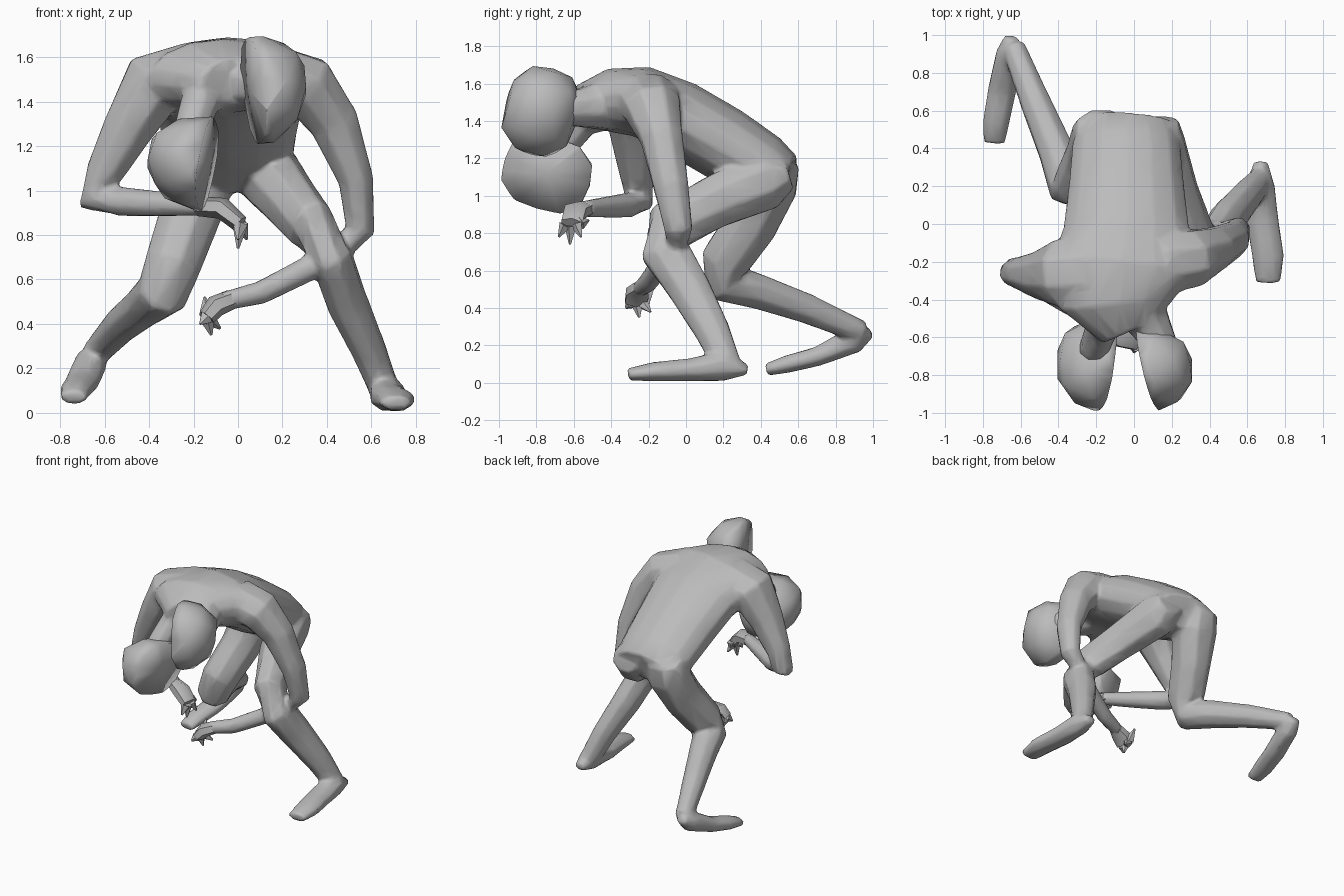
import bpy
import bmesh
import math
from mathutils import Vector, Matrix

default_cube = bpy.data.objects.get("Cube")
if default_cube:
    bpy.data.objects.remove(default_cube, do_unlink=True)

skin = bpy.data.materials.new("grey_skin")
skin.use_nodes = True
skin.diffuse_color = (0.5, 0.5, 0.5, 1)
skin.node_tree.nodes["Principled BSDF"].inputs["Base Color"].default_value = (0.5, 0.5, 0.5, 1)

X, Y = Vector((1, 0, 0)), Vector((0, 1, 0))


def finish(name, bm, fuse=False, angle=55):
    """Turn a bmesh into a smooth-shaded object, optionally fused into one skin."""
    bmesh.ops.recalc_face_normals(bm, faces=bm.faces)
    mesh = bpy.data.meshes.new(name)
    bm.to_mesh(mesh)
    bm.free()
    mesh.materials.append(skin)
    obj = bpy.data.objects.new(name, mesh)
    bpy.context.collection.objects.link(obj)
    bpy.ops.object.select_all(action="DESELECT")
    obj.select_set(True)
    bpy.context.view_layer.objects.active = obj
    if fuse:
        remesh = obj.modifiers.new("fuse", "REMESH")
        remesh.mode = "VOXEL"
        remesh.voxel_size = 0.012
        soften = obj.modifiers.new("soften", "SMOOTH")
        soften.iterations = 8
        reduce = obj.modifiers.new("reduce", "DECIMATE")
        reduce.ratio = 0.06
        bpy.ops.object.convert(target="MESH")
    bpy.ops.object.shade_smooth_by_angle(angle=math.radians(angle))
    return obj


def add_tube(bm, path, side=X, sides=8):
    """Sweep elliptical rings along rows of x, y, z, half width, half depth."""
    centres = [Vector(row[:3]) for row in path]
    rings = []
    for i, row in enumerate(path):
        before = centres[max(i - 1, 0)]
        after = centres[min(i + 1, len(path) - 1)]
        along = (after - before).normalized()
        across = (side - along * side.dot(along)).normalized()
        up = along.cross(across)
        wide, deep = row[3], row[-1]
        ring = []
        for k in range(sides):
            a = math.tau * (k + 0.5) / sides
            ring.append(bm.verts.new(centres[i] + across * wide * math.cos(a) + up * deep * math.sin(a)))
        rings.append(ring)
    for low, high in zip(rings, rings[1:]):
        for k in range(sides):
            n = (k + 1) % sides
            bm.faces.new((low[k], low[n], high[n], high[k]))
    bm.faces.new(rings[0])
    bm.faces.new(rings[-1])


def claw_hand(name, wrist, palm, knuckle, tips):
    """A bent palm with one tapered claw for each tip."""
    bm = bmesh.new()
    add_tube(bm, [(*wrist, 0.045), (*palm, 0.07, 0.05), (*knuckle, 0.065, 0.04)], Y, 6)
    for tip in tips:
        root = Vector(knuckle).lerp(Vector(tip), 0.1)
        root.y = (knuckle[1] + tip[1]) / 2
        add_tube(bm, [(*root, 0.035), (*tip, 0.006)], Y, 5)
    return finish(name, bm)


def half_head(name, centre, size, cut_normal, tilt):
    """A rounded block, chin tilted back, sliced on its inner side with a slight bulge."""
    bm = bmesh.new()
    bmesh.ops.create_icosphere(bm, subdivisions=2, radius=1)
    for v in bm.verts:
        v.co /= sum(abs(c) ** 2.8 for c in v.co) ** (1 / 2.8)
        v.co.x *= 1 + 0.2 * min(v.co.z, 0)
    place = Matrix.Translation(centre) @ Matrix.Rotation(math.radians(-tilt), 4, "X") @ Matrix.Diagonal((*size, 1))
    bmesh.ops.transform(bm, matrix=place, verts=bm.verts)
    cut = bmesh.ops.bisect_plane(bm, geom=bm.verts[:] + bm.edges[:] + bm.faces[:],
                                 plane_co=centre, plane_no=cut_normal, clear_outer=True)
    rim = [e for e in cut["geom_cut"] if isinstance(e, bmesh.types.BMEdge)]
    cap = bmesh.ops.contextual_create(bm, geom=rim)["faces"]
    bmesh.ops.recalc_face_normals(bm, faces=bm.faces)
    bmesh.ops.poke(bm, faces=cap, offset=0.02)
    return finish(name, bm, angle=100)


body = bmesh.new()

# Hunched trunk, from rump to the base of the neck
add_tube(body, [
    (-0.03, 0.55, 1.10, 0.24, 0.12),
    (-0.04, 0.42, 1.15, 0.29, 0.18),
    (-0.04, 0.20, 1.28, 0.31, 0.20),
    (-0.04, -0.04, 1.42, 0.34, 0.20),
    (-0.05, -0.24, 1.505, 0.39, 0.19),
    (-0.08, -0.41, 1.51, 0.32, 0.17),
    (-0.01, -0.55, 1.49, 0.18, 0.11)], sides=14)

# Split neck
add_tube(body, [(0.02, -0.42, 1.49, 0.15), (0.10, -0.56, 1.47, 0.11), (0.16, -0.68, 1.46, 0.09)])
add_tube(body, [(-0.10, -0.40, 1.48, 0.13), (-0.17, -0.55, 1.40, 0.09), (-0.22, -0.68, 1.24, 0.08)])

# Right arm, then left arm
add_tube(body, [
    (-0.20, -0.25, 1.54, 0.20, 0.14),
    (-0.38, -0.26, 1.48, 0.19, 0.16),
    (-0.50, -0.27, 1.27, 0.13, 0.12),
    (-0.60, -0.26, 1.08, 0.09),
    (-0.64, -0.25, 0.97, 0.08, 0.09),
    (-0.52, -0.31, 0.95, 0.07),
    (-0.35, -0.42, 0.94, 0.06),
    (-0.14, -0.55, 0.93, 0.045)], Y)
add_tube(body, [
    (0.14, -0.21, 1.53, 0.18, 0.14),
    (0.31, -0.18, 1.47, 0.16, 0.15),
    (0.43, -0.13, 1.31, 0.12),
    (0.53, -0.08, 1.05, 0.10, 0.085),
    (0.55, -0.04, 0.82, 0.08, 0.07),
    (0.47, -0.05, 0.75, 0.06),
    (0.30, -0.13, 0.64, 0.06),
    (0.10, -0.20, 0.54, 0.055),
    (-0.07, -0.25, 0.50, 0.045)], Y)

# Left leg, then right leg, from buttock to ankle
add_tube(body, [
    (0.13, 0.55, 1.12, 0.11, 0.09),
    (0.13, 0.42, 1.08, 0.15, 0.17),
    (0.22, 0.16, 0.97, 0.13, 0.15),
    (0.33, -0.08, 0.84, 0.11, 0.15),
    (0.42, -0.11, 0.70, 0.10, 0.14),
    (0.49, 0.02, 0.50, 0.095, 0.12),
    (0.59, 0.14, 0.28, 0.08, 0.10),
    (0.66, 0.22, 0.10, 0.07, 0.08)])
add_tube(body, [
    (-0.17, 0.52, 1.19, 0.14, 0.10),
    (-0.17, 0.46, 1.06, 0.17, 0.15),
    (-0.23, 0.35, 0.85, 0.14, 0.15),
    (-0.30, 0.21, 0.65, 0.13, 0.14),
    (-0.34, 0.20, 0.54, 0.12),
    (-0.41, 0.38, 0.49, 0.10),
    (-0.52, 0.64, 0.40, 0.085),
    (-0.64, 0.94, 0.27, 0.065)])

# Left foot, then right foot, from heel to toe
add_tube(body, [
    (0.67, 0.33, 0.07, 0.04, 0.03),
    (0.67, 0.20, 0.09, 0.08, 0.085),
    (0.68, 0.02, 0.07, 0.09, 0.065),
    (0.71, -0.17, 0.06, 0.09, 0.055),
    (0.71, -0.31, 0.045, 0.07, 0.035)])
add_tube(body, [
    (-0.65, 0.99, 0.27, 0.04, 0.03),
    (-0.66, 0.90, 0.23, 0.075, 0.075),
    (-0.70, 0.70, 0.14, 0.08, 0.055),
    (-0.73, 0.54, 0.10, 0.075, 0.05),
    (-0.74, 0.43, 0.07, 0.06, 0.035)])
finish("body", body, fuse=True)

# Clawed hands
claw_hand("right_hand", (-0.18, -0.53, 0.93), (-0.07, -0.59, 0.92), (0.01, -0.61, 0.85),
          [(0.0, -0.68, 0.78), (0.0, -0.62, 0.74), (0.04, -0.56, 0.78), (-0.02, -0.52, 0.87)])
claw_hand("left_hand", (-0.03, -0.24, 0.51), (-0.10, -0.26, 0.48), (-0.14, -0.27, 0.43),
          [(-0.17, -0.32, 0.40), (-0.12, -0.25, 0.35), (-0.08, -0.19, 0.38), (-0.15, -0.17, 0.52)])

# The two halves of the head
half_head("left_head_half", Vector((0.07, -0.775, 1.45)), (0.24, 0.20, 0.24), Vector((-1, -0.24, -0.1)), 16)
half_head("right_head_half", Vector((-0.14, -0.745, 1.12)), (0.27, 0.24, 0.20), Vector((1, -0.17, -0.17)), 16)
